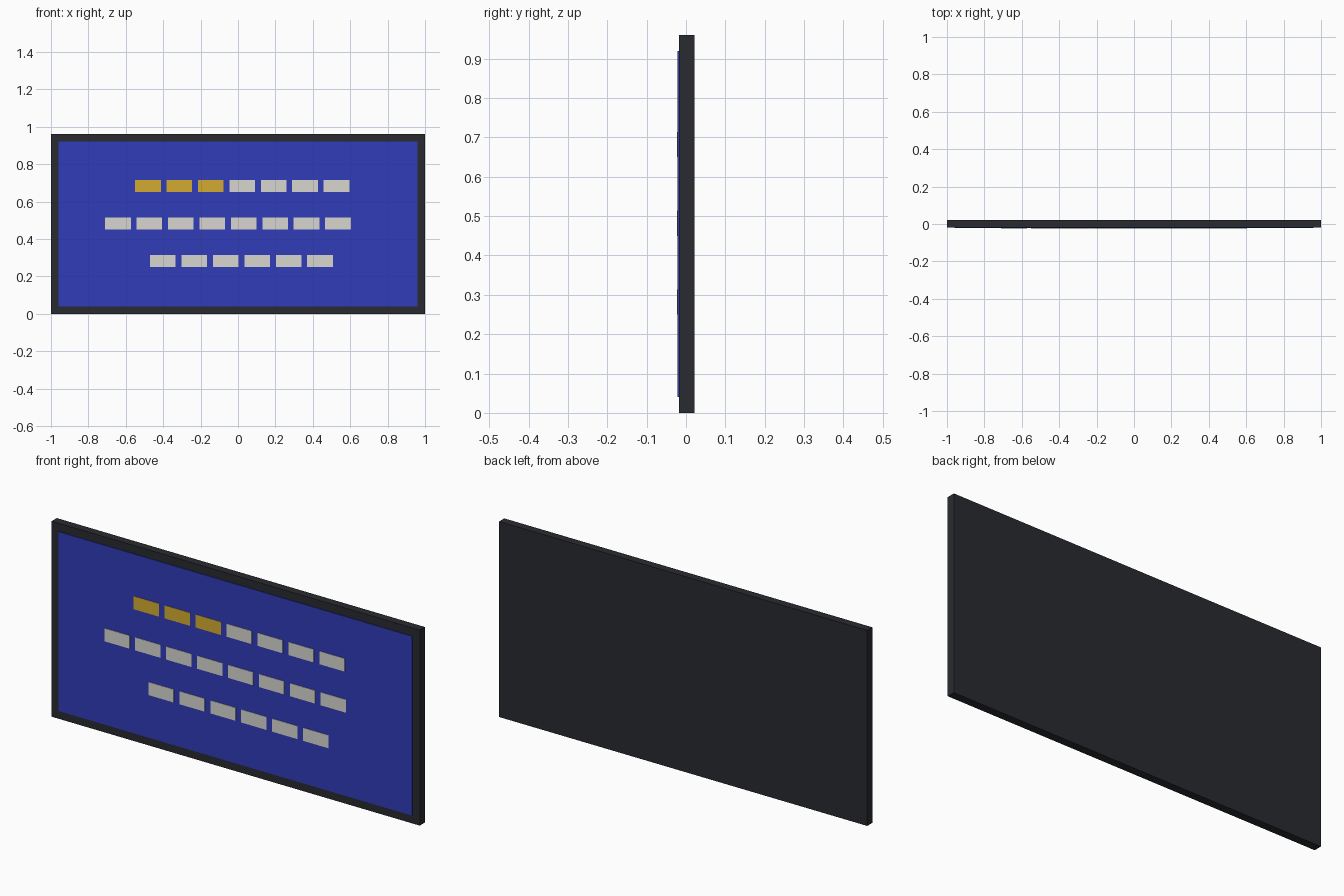
import bpy

if "Cube" in bpy.data.objects:
    bpy.data.objects.remove(bpy.data.objects["Cube"])


def material(name, rgb):
    m = bpy.data.materials.new(name)
    m.diffuse_color = (*rgb, 1)
    m.use_nodes = True
    m.node_tree.nodes["Principled BSDF"].inputs["Base Color"].default_value = m.diffuse_color
    return m


def box(name, x0, x1, y0, y1, z0, z1, mat):
    bpy.ops.mesh.primitive_cube_add(
        size=1, location=((x0 + x1) / 2, (y0 + y1) / 2, (z0 + z1) / 2))
    ob = bpy.context.object
    ob.name = name
    ob.scale = (x1 - x0, y1 - y0, z1 - z0)
    bpy.ops.object.transform_apply(location=False, rotation=False, scale=True)
    ob.data.materials.append(mat)
    return ob


dark = material("dark_casing", (0.022, 0.024, 0.028))
blue = material("blue_screen", (0.03, 0.045, 0.48))
gold = material("gold_tile", (0.65, 0.41, 0.03))
white = material("white_tile", (0.68, 0.67, 0.63))

# Casing and slightly raised screen
box("casing", -1, 1, -0.018, 0.022, 0, 0.96, dark)
box("screen", -0.96, 0.96, -0.0215, -0.016, 0.04, 0.92, blue)

# Rows of tiles: start x, bottom z, count, number of gold tiles
rows = [(-0.55, 0.65, 7, 3), (-0.71, 0.45, 8, 0), (-0.47, 0.25, 6, 0)]
for r, (x, z, count, golds) in enumerate(rows):
    for i in range(count):
        x0 = x + i * 0.168
        box(f"tile_{r + 1}_{i + 1}", x0, x0 + 0.137, -0.0235, -0.019,
            z, z + 0.064, gold if i < golds else white)
